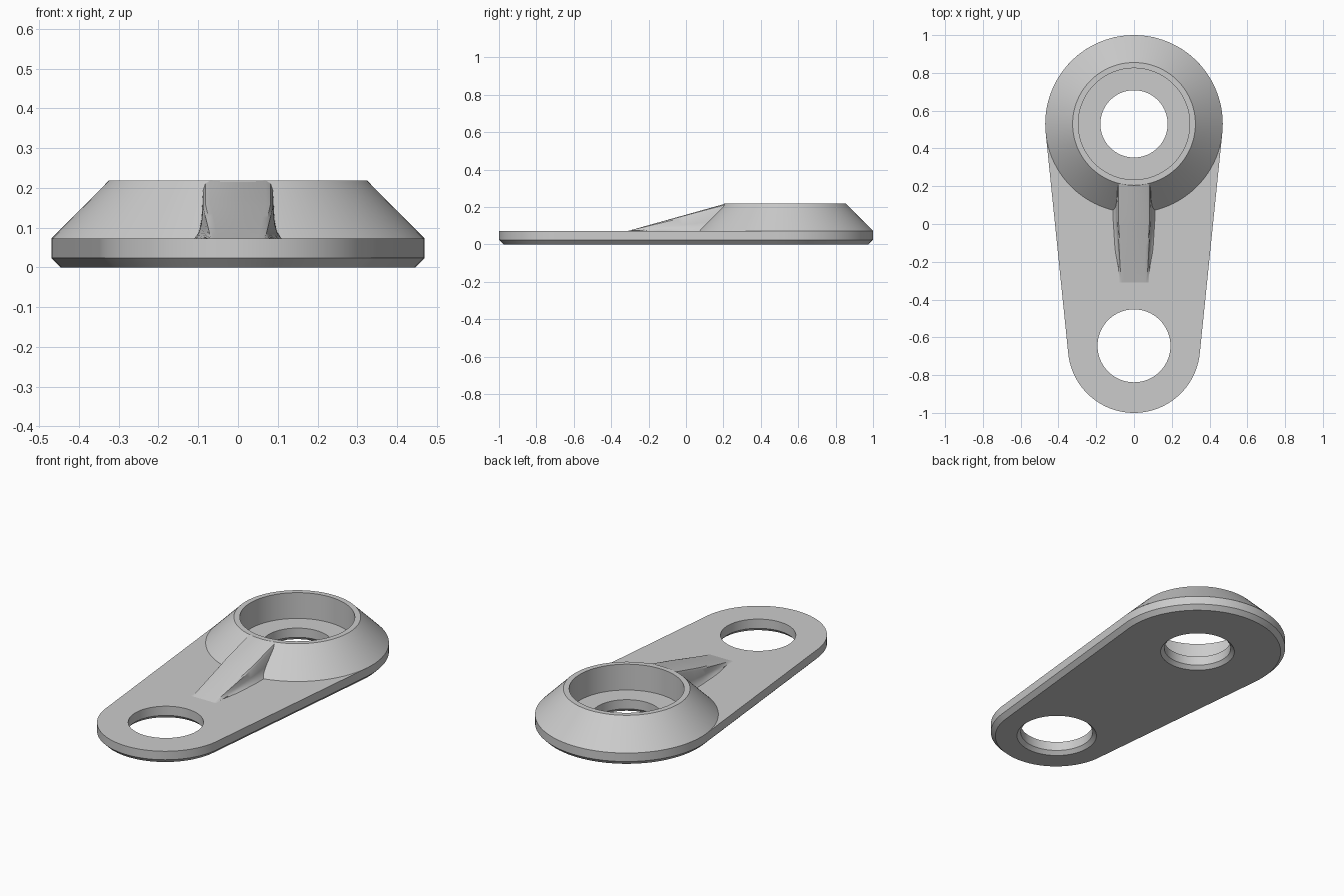
import bpy, bmesh, math

cube = bpy.data.objects.get("Cube")
if cube:
    bpy.data.objects.remove(cube, do_unlink=True)

BIG_Y, BIG_R = 0.53, 0.47
SMALL_Y, SMALL_R = -0.65, 0.35
TOP, CHAMFER, RIM = 0.072, 0.024, 0.218
SEGMENTS = 96

grey = bpy.data.materials.new("plain grey")
grey.use_nodes = True
grey.diffuse_color = (0.6, 0.6, 0.6, 1)
grey.node_tree.nodes["Principled BSDF"].inputs["Base Color"].default_value = grey.diffuse_color


def finish(bm, name):
    bmesh.ops.recalc_face_normals(bm, faces=bm.faces)
    mesh = bpy.data.meshes.new(name)
    bm.to_mesh(mesh)
    bm.free()
    obj = bpy.data.objects.new(name, mesh)
    bpy.context.collection.objects.link(obj)
    mesh.materials.append(grey)
    bpy.ops.object.select_all(action='DESELECT')
    obj.select_set(True)
    bpy.context.view_layer.objects.active = obj
    bpy.ops.object.shade_smooth_by_angle(angle=math.radians(30))
    return obj


def arc(y, radius, start, end, steps):
    angles = [start + (end - start) * i / steps for i in range(steps + 1)]
    return [(radius * math.cos(a), y + radius * math.sin(a)) for a in angles]


def circle(y, radius):
    return arc(y, radius, 0, 2 * math.pi, SEGMENTS)[:-1]


def outline(inset):
    # Two arcs joined by their common tangents
    t = math.asin((BIG_R - SMALL_R) / (BIG_Y - SMALL_Y))
    return (arc(BIG_Y, BIG_R - inset, -t, math.pi + t, SEGMENTS // 2)
            + arc(SMALL_Y, SMALL_R - inset, math.pi + t, 2 * math.pi - t, SEGMENTS // 2))


def loft(bm, levels):
    # Stack closed loops given as (points, z) and bridge them with quads
    loops = [[bm.verts.new((x, y, z)) for x, y in pts] for pts, z in levels]
    for a, b in zip(loops, loops[1:]):
        for i in range(len(a)):
            j = (i + 1) % len(a)
            bm.faces.new((a[i], a[j], b[j], b[i]))
    return loops


# Plate with chamfered underside and two chamfered holes
bm = bmesh.new()
walls = [loft(bm, [(outline(CHAMFER), 0), (outline(0), CHAMFER), (outline(0), TOP)])]
for y, radius in ((BIG_Y, 0.178), (-0.645, 0.193)):
    walls.append(loft(bm, [(circle(y, radius + 0.02), 0), (circle(y, radius), 0.02),
                           (circle(y, radius), TOP)]))
for level in (0, -1):
    edges = []
    for wall in walls:
        ring = wall[level]
        edges += [bm.edges.get((ring[i - 1], ring[i])) for i in range(len(ring))]
    bmesh.ops.triangle_fill(bm, edges=edges, use_beauty=True)
finish(bm, "base_plate")

# Conical cup around the large hole
bm = bmesh.new()
loft(bm, [(circle(BIG_Y, r), z) for r, z in
          ((BIG_R, TOP), (0.325, RIM), (0.295, RIM), (0.295, TOP))])
finish(bm, "conical_cup")

# Sloping rib with rounded shoulders and flared foot
bm = bmesh.new()
sections = []
STEPS = 16
for i in range(STEPS + 1):
    f = i / STEPS
    y = -0.31 + 0.522 * f
    h = (RIM - TOP) * f
    w = 0.068 + 0.02 * min(1, f * 1.6)
    half = [(w - 0.018, h), (w - 0.006, h * 0.96), (w, h * 0.86),
            (w + 0.004, h * 0.4), (w + 0.01, h * 0.16), (w + 0.022 * min(1, f * 3), 0)]
    profile = [(-x, z) for x, z in reversed(half)] + half
    sections.append([bm.verts.new((x, y, TOP + z)) for x, z in profile])
for a, b in zip(sections, sections[1:]):
    for i in range(len(a) - 1):
        bm.faces.new((a[i], a[i + 1], b[i + 1], b[i]))
bm.faces.new(sections[-1])
finish(bm, "sloping_rib")
